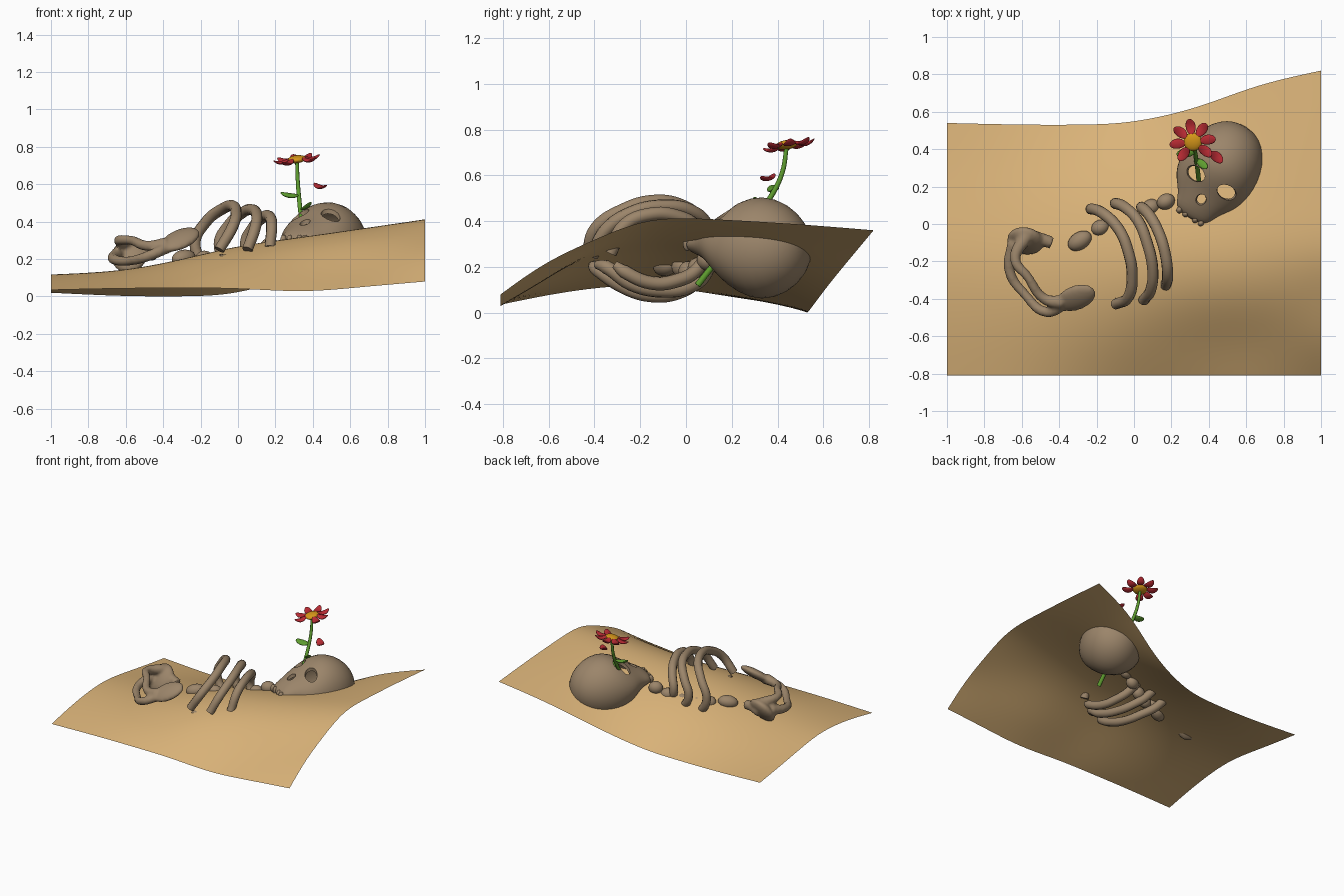
import bpy, bmesh, math
from mathutils import Matrix, Vector, Euler

if "Cube" in bpy.data.objects:
    bpy.data.objects.remove(bpy.data.objects["Cube"])


def material(name, rgb):
    m = bpy.data.materials.new(name)
    m.diffuse_color = (*rgb, 1)
    m.use_nodes = True
    m.node_tree.nodes["Principled BSDF"].inputs["Base Color"].default_value = m.diffuse_color
    return m


SAND = material("sand", (0.70, 0.45, 0.19))
BONE = material("bone", (0.33, 0.235, 0.145))
RED = material("petal red", (0.50, 0.025, 0.035))
YELLOW = material("pollen yellow", (0.68, 0.31, 0.01))
GREEN = material("stem green", (0.11, 0.33, 0.028))


def finish(name, bm, mat):
    bmesh.ops.recalc_face_normals(bm, faces=bm.faces)
    for f in bm.faces:
        f.smooth = True
    me = bpy.data.meshes.new(name)
    bm.to_mesh(me)
    bm.free()
    me.materials.append(mat)
    ob = bpy.data.objects.new(name, me)
    bpy.context.collection.objects.link(ob)
    return ob


def blob(name, mat, matrix, size, curl=0.0):
    """Ellipsoid, optionally bent upwards along its length."""
    bm = bmesh.new()
    bmesh.ops.create_uvsphere(bm, u_segments=20, v_segments=12, radius=1)
    for v in bm.verts:
        p = Vector(v.co[i] * size[i] for i in range(3))
        p.z += curl * p.x * p.x
        v.co = matrix @ p
    return finish(name, bm, mat)


def place(loc, rot=(0, 0, 0)):
    return Matrix.Translation(loc) @ Euler([math.radians(a) for a in rot]).to_matrix().to_4x4()


def tube(name, mat, pts, radius, widths=None):
    """Round bar along smooth path points."""
    cu = bpy.data.curves.new(name, 'CURVE')
    cu.dimensions = '3D'
    cu.bevel_depth = radius
    cu.bevel_resolution = 3
    cu.resolution_u = 6
    cu.use_fill_caps = True
    sp = cu.splines.new('BEZIER')
    sp.bezier_points.add(len(pts) - 1)
    for i, (bp, p) in enumerate(zip(sp.bezier_points, pts)):
        bp.co = p
        bp.handle_left_type = bp.handle_right_type = 'AUTO'
        bp.radius = widths[i] if widths else 1
    cu.materials.append(mat)
    ob = bpy.data.objects.new(name, cu)
    bpy.context.collection.objects.link(ob)
    select([ob])
    bpy.ops.object.convert(target='MESH')
    ob = bpy.context.object
    ob.name = name
    bpy.ops.object.shade_smooth_by_angle(angle=math.radians(50))
    return ob


def select(obs):
    bpy.ops.object.select_all(action='DESELECT')
    for o in obs:
        o.select_set(True)
    bpy.context.view_layer.objects.active = obs[0]


# Sand sheet: heights from front edge to back edge for each x station
stations = [
    (-1.00, 0.54, (.035, .075, .11, .125, .085, .05, .02)),
    (-0.60, 0.53, (.045, .09, .13, .14, .10, .05, .0)),
    (-0.25, 0.53, (.045, .13, .20, .22, .17, .09, .0)),
    (0.00, 0.54, (.045, .16, .255, .285, .24, .14, .01)),
    (0.35, 0.62, (.02, .13, .28, .335, .29, .22, .12)),
    (0.65, 0.745, (.05, .15, .31, .375, .35, .31, .27)),
    (1.00, 0.82, (.08, .22, .32, .42, .41, .39, .36))]
bm = bmesh.new()
grid = []
for x, back, zs in stations:
    ys = (-.81, -.62, -.4, -.16, .1, (.1 + back) / 2, back)
    grid.append([bm.verts.new((x, y, z)) for y, z in zip(ys, zs)])
for a, b in zip(grid, grid[1:]):
    for j in range(len(a) - 1):
        bm.faces.new((a[j], b[j], b[j + 1], a[j + 1]))
sand = finish("sand_sheet", bm, SAND)
sub = sand.modifiers.new("smooth", 'SUBSURF')
sub.levels = sub.render_levels = 3
sub.boundary_smooth = 'PRESERVE_CORNERS'

# Skull: rings lofted from the back of the head to the upper jaw
U, R, C = Vector((-.52, -.854, 0)), Vector((.854, -.52, 0)), Vector((.48, .33, 0))
rows = [(-.215, .07, .35, .21), (-.18, .135, .42, .14), (-.10, .195, .488, .075),
        (0, .22, .515, .05), (.08, .22, .495, .075), (.15, .205, .45, .125),
        (.20, .18, .415, .18), (.26, .125, .385, .23), (.31, .11, .355, .25),
        (.345, .08, .325, .265)]


def skull_point(s, r, z):
    return C + U * s + R * r + Vector((0, 0, z))


bm = bmesh.new()
N = 20
rings = []
for s, w, top, bot in rows:
    mid, h = (top + bot) / 2, (top - bot) / 2
    rings.append([bm.verts.new(skull_point(s, w * math.cos(a), mid + h * math.sin(a)))
                  for a in (2 * math.pi * i / N for i in range(N))])
for a, b in zip(rings, rings[1:]):
    for i in range(N):
        k = (i + 1) % N
        bm.faces.new((a[i], a[k], b[k], b[i]))
for ring, s, z in ((rings[0], -.225, .28), (rings[-1], .35, .295)):
    tip = bm.verts.new(skull_point(s, 0, z))
    for i in range(N):
        bm.faces.new((ring[i], ring[(i + 1) % N], tip))
skull = finish("skull", bm, BONE)
sub = skull.modifiers.new("smooth", 'SUBSURF')
sub.levels = sub.render_levels = 1
shell = skull.modifiers.new("shell", 'SOLIDIFY')
shell.thickness = 0.022
yaw = math.degrees(math.atan2(R.y, R.x))
for name, s, r, z, size in (("eye_cutter_left", .13, -.098, .44, (.056, .04, .09)),
                            ("eye_cutter_right", .13, .098, .44, (.056, .04, .09)),
                            ("nose_cutter", .235, 0, .40, (.028, .032, .05))):
    cut = blob(name, BONE, place(skull_point(s, r, z), (0, 0, yaw)), size)
    cut.hide_render = True
    cut.hide_set(True)
    mod = skull.modifiers.new(name, 'BOOLEAN')
    mod.operation = 'DIFFERENCE'
    mod.solver = 'EXACT'
    mod.object = cut
select([skull])
for m in list(skull.modifiers):
    bpy.ops.object.modifier_apply(modifier=m.name)
bpy.ops.object.shade_smooth_by_angle(angle=math.radians(40))
for i, r in enumerate((-.07, -.03, .03, .065)):
    blob(f"tooth_{i + 1}", BONE, place(skull_point(.34, r, .30), (0, 0, yaw)), (.017, .02, .03))

# Ribs: each upper half is mirrored below to make a nearly closed loop
uppers = [
    [(-.10, -.43, .25), (-.03, -.39, .37), (-.01, -.27, .45), (-.03, -.15, .485),
     (-.08, -.03, .47), (-.17, .06, .40), (-.23, .08, .28)],
    [(.05, -.41, .25), (.09, -.35, .36), (.10, -.24, .435), (.07, -.10, .465),
     (.02, .02, .445), (-.05, .09, .38), (-.10, .11, .28)],
    [(.17, -.33, .26), (.18, -.27, .38), (.165, -.15, .43),
     (.13, -.04, .42), (.08, .05, .37), (.04, .09, .28)]]
for i, up in enumerate(uppers):
    low = [(x, y, .56 - z) for x, y, z in reversed(up[1:-1])]
    tip = (up[0][0], up[0][1] + .02, .21)
    tube(f"rib_{i + 1}", BONE, up + low + [tip], .03, [.95] + [1] * (2 * len(up) - 3) + [.6])

# Spine
for i, p in enumerate([(.17, .12, .27), (.09, .09, .23), (.0, .05, .195),
                       (-.09, .01, .18), (-.18, -.02, .2)]):
    blob(f"vertebra_{i + 1}", BONE, place(p, (0, 0, 25)), (.05, .042, .045))
blob("lower_vertebra", BONE, place((-.29, -.09, .205), (0, -8, 32)), (.07, .047, .045))

# Pelvis: two wings joined by bars, fused into one bone
pelvis = [
    blob("pelvis", BONE, place((-.31, -.395, .305), (30, -25, 25)), (.12, .075, .032)),
    blob("back_wing", BONE, place((-.58, -.09, .22), (55, 0, -12)), (.10, .11, .045)),
    tube("low_bar", BONE, [(-.36, -.42, .27), (-.47, -.47, .22), (-.58, -.38, .19),
                           (-.665, -.25, .2), (-.64, -.1, .23)], .032, [1, .9, .8, .9, 1.2]),
    tube("high_bar", BONE, [(-.38, -.42, .28), (-.48, -.40, .27), (-.57, -.28, .30),
                            (-.635, -.19, .30), (-.58, -.07, .28)], .032, [1.2, .9, .8, .9, 1.2]),
    tube("back_bar", BONE, [(-.58, -.06, .22), (-.50, -.08, .23), (-.44, -.10, .22)], .035, [1.2, 1, 1])]
select(pelvis)
bpy.ops.object.join()
fuse = pelvis[0].modifiers.new("fuse", 'REMESH')
fuse.mode = 'VOXEL'
fuse.voxel_size = 0.011
fuse.use_smooth_shade = True
relax = pelvis[0].modifiers.new("relax", 'SMOOTH')
relax.iterations = 4

# Flower: stem through the eye socket, leaves, petals and centre
tube("stem", GREEN, [(.36, .05, .12), (.355, .13, .22), (.34, .29, .40), (.33, .36, .49),
                     (.32, .42, .61), (.315, .44, .725)], .012, [1.2, 1.1, 1, 1, .9, .8])
blob("large_leaf", GREEN, place((.275, .38, .54), (15, 8, 8)), (.05, .026, .012), 3)
blob("small_leaf", GREEN, place((.365, .32, .48), (0, -30, -40)), (.042, .02, .008), 3)
head = Matrix.Translation((.315, .44, .73)) @ Vector((-.12, -.16, 1)).to_track_quat('Z', 'Y').to_matrix().to_4x4()
blob("flower_centre", YELLOW, head @ Matrix.Translation((0, 0, .004)), (.05, .05, .02))
for i in range(7):
    turn = Matrix.Rotation(math.radians(i * 45), 4, 'Z')
    blob(f"petal_{i + 1}", RED, head @ turn @ Matrix.Translation((.083, 0, -.004)),
         (.043, .027, .009), 9)
blob("fallen_petal", RED, place((.44, .36, .585), (10, 8, -40)), (.043, .027, .009), 9)
